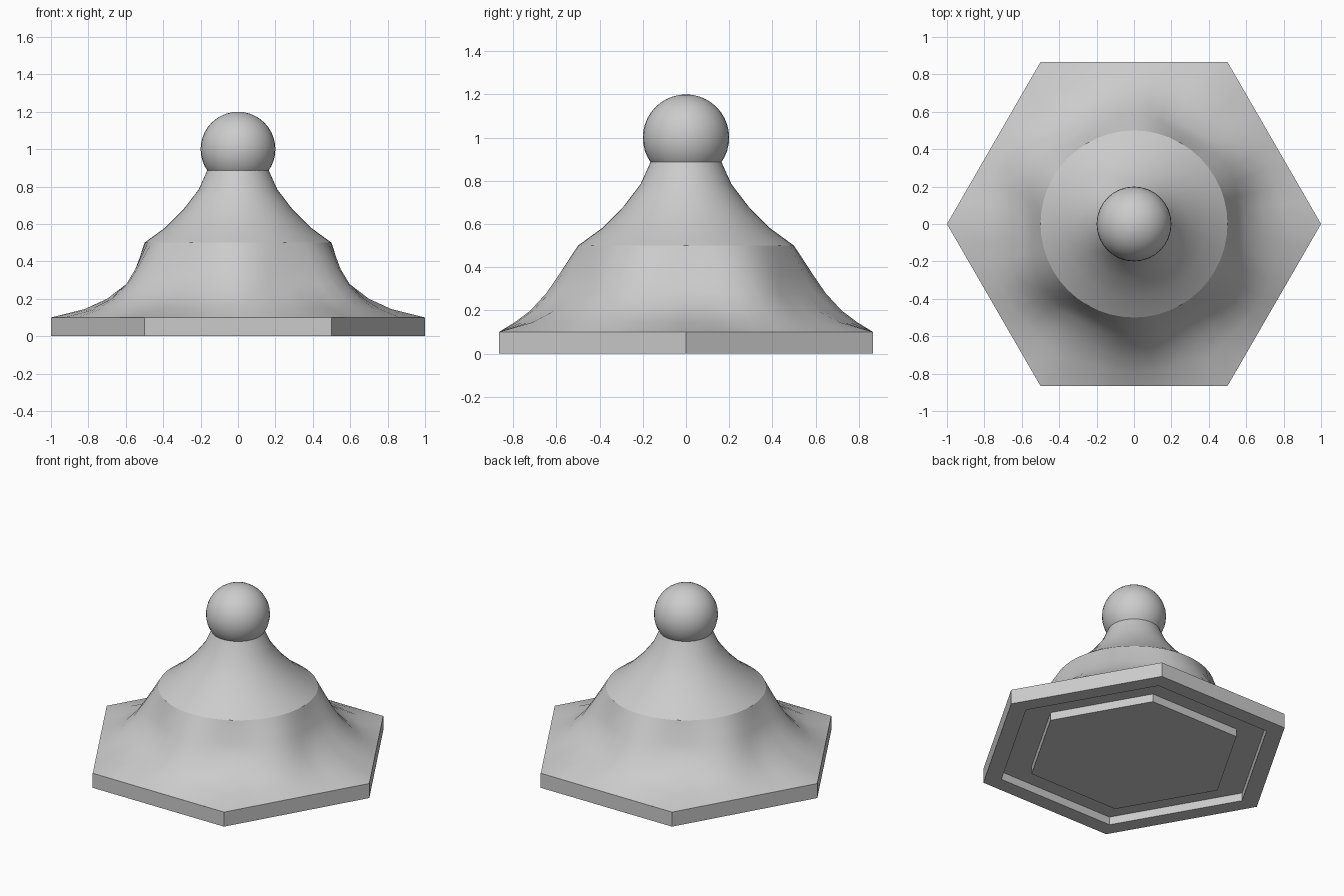
import bpy, bmesh
from math import cos, sin, pi, radians

cube = bpy.data.objects.get("Cube")
if cube:
    bpy.data.objects.remove(cube, do_unlink=True)

SEG = 48

grey = bpy.data.materials.new("light grey")
grey.use_nodes = True
colour = (0.6, 0.6, 0.6, 1)
grey.diffuse_color = colour
grey.node_tree.nodes["Principled BSDF"].inputs["Base Color"].default_value = colour


def smooth(obj, angle):
    bpy.ops.object.select_all(action="DESELECT")
    obj.select_set(True)
    bpy.context.view_layer.objects.active = obj
    bpy.ops.object.shade_smooth_by_angle(angle=radians(angle))


def loft(name, rings, cap_bottom=False, cap_top=False):
    """Join rings of points, listed counter-clockwise, from bottom to top."""
    bm = bmesh.new()
    loops = [[bm.verts.new(p) for p in ring] for ring in rings]
    for low, high in zip(loops, loops[1:]):
        n = len(low)
        for i in range(n):
            j = (i + 1) % n
            bm.faces.new((low[i], low[j], high[j], high[i]))
    if cap_bottom:
        bm.faces.new(loops[0][::-1])
    if cap_top:
        bm.faces.new(loops[-1])
    mesh = bpy.data.meshes.new(name)
    bm.to_mesh(mesh)
    bm.free()
    mesh.materials.append(grey)
    obj = bpy.data.objects.new(name, mesh)
    bpy.context.collection.objects.link(obj)
    return obj


def circle(radius, z, sides):
    return [(radius * cos(2 * pi * i / sides), radius * sin(2 * pi * i / sides), z)
            for i in range(sides)]


def skirt_ring(z, at_corner, at_side):
    """Blend circle to hexagon; corners and sides follow their own curve."""
    ring = []
    for i in range(SEG):
        a = 2 * pi * i / SEG
        hexagon = cos(pi / 6) / cos(a % (pi / 3) - pi / 6)
        w = cos(3 * a) ** 2
        s = at_corner * w + at_side * (1 - w)
        r = 0.5 + s * (hexagon - 0.5)
        ring.append((r * cos(a), r * sin(a), z))
    return ring


# Hexagonal base plate with a groove in its underside
base_profile = [(0.68, 0), (0.68, 0.055), (0.88, 0.055), (0.88, 0), (1, 0), (1, 0.1)]
loft("base_plate", [circle(r, z, 6) for r, z in base_profile], cap_bottom=True)

# Flared skirt from the hexagon up to a circle: height, corner flare, side flare
skirt_profile = [(0.1, 1, 1), (0.145, 0.64, 0.8), (0.2, 0.4, 0.6),
                 (0.28, 0.19, 0.4), (0.36, 0.09, 0.25), (0.5, 0, 0)]
skirt = loft("skirt", [skirt_ring(*p) for p in skirt_profile])
smooth(skirt, 40)

# Concave round neck
neck_profile = [(0.5, 0.5), (0.39, 0.58), (0.29, 0.68), (0.21, 0.785), (0.163, 0.89)]
neck = loft("neck", [circle(r, z, SEG) for r, z in neck_profile])
smooth(neck, 40)

# Ball finial
bpy.ops.mesh.primitive_uv_sphere_add(segments=32, ring_count=20, radius=0.2,
                                     location=(0, 0, 1))
ball = bpy.context.object
ball.name = "ball_finial"
ball.data.materials.append(grey)
smooth(ball, 40)
